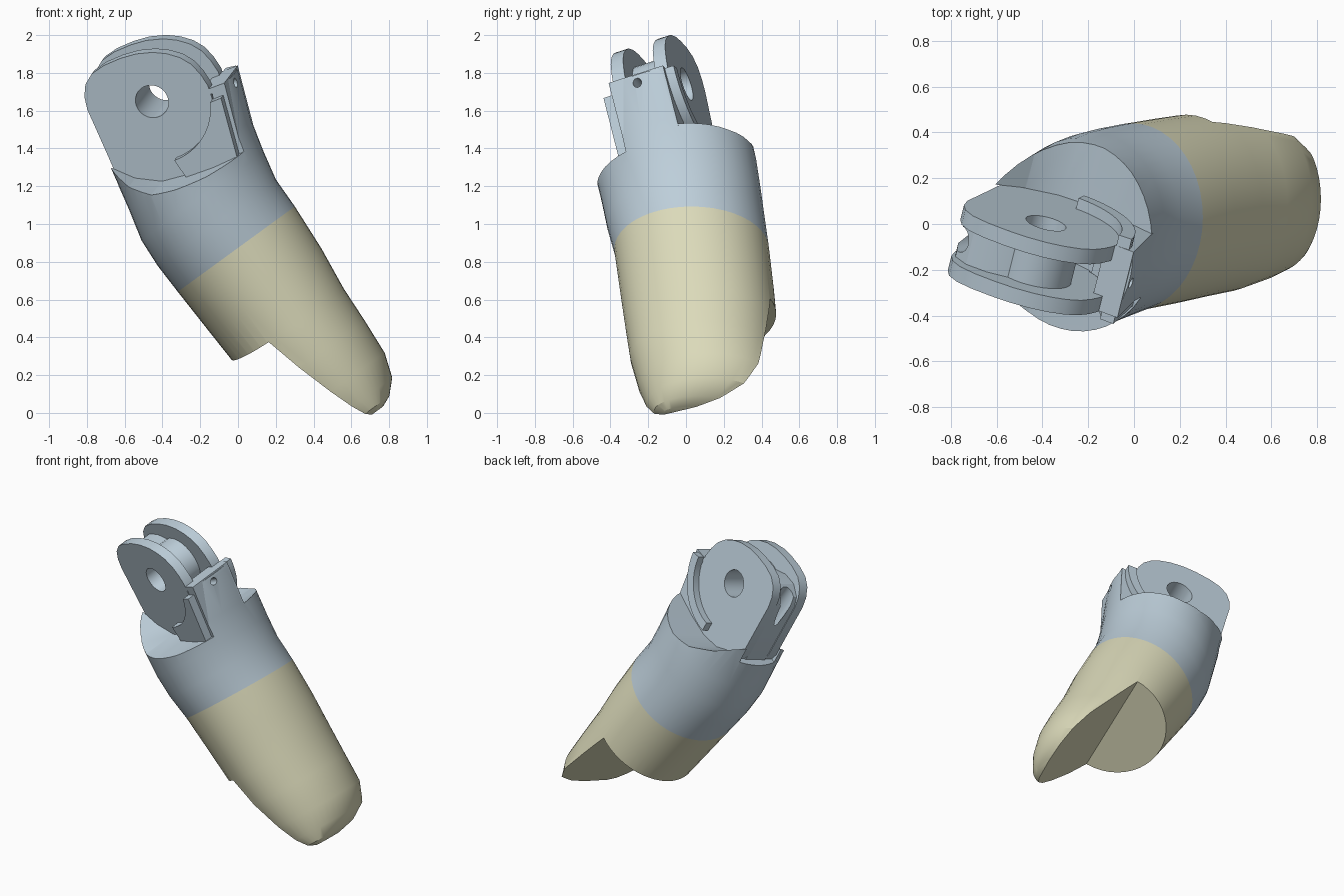
import bpy, bmesh
from math import sin, cos, pi, radians
from mathutils import Matrix, Vector

if "Cube" in bpy.data.objects:
    bpy.data.objects.remove(bpy.data.objects["Cube"])


def material(name, rgb):
    m = bpy.data.materials.new(name)
    m.use_nodes = True
    m.diffuse_color = (*rgb, 1)
    m.node_tree.nodes["Principled BSDF"].inputs["Base Color"].default_value = (*rgb, 1)
    return m


GREY = material("blue grey plastic", (0.51, 0.62, 0.70))
TAN = material("soft tan rubber", (0.71, 0.70, 0.49))


def frame(x, y, z, origin):
    m = Matrix((x, y, z)).transposed().to_4x4()
    m.translation = origin
    return m


# Body frame: across, sideways, along the finger
BODY = frame(Vector((0.808, 0, 0.589)), Vector((0, 1, 0)), Vector((-0.589, 0, 0.808)), (0, 0, 0))

# Hinge frame: y is the hinge pin, z points away from the fingertip
pin = Vector((0.23, 0.93, 0.30)).normalized()
up = Vector((-0.507, -0.17, 0.845))
up = (up - pin * up.dot(pin)).normalized()
HINGE = frame(pin.cross(up), pin, up, (-0.42, -0.14, 1.695))
BORE_UP = HINGE @ Matrix.Rotation(pi / 2, 4, 'X')
BORE_ACROSS = HINGE @ Matrix.Rotation(pi / 2, 4, 'Z')


def make(name, rings, mat, matrix):
    """Skin a list of equal rings and cap both ends."""
    bm = bmesh.new()
    loops = [[bm.verts.new(matrix @ Vector(p)) for p in r] for r in rings]
    n = len(loops[0])
    for lo, hi in zip(loops, loops[1:]):
        for i in range(n):
            j = (i + 1) % n
            bm.faces.new((lo[i], lo[j], hi[j], hi[i]))
    bm.faces.new(loops[0])
    bm.faces.new(loops[-1])
    bmesh.ops.recalc_face_normals(bm, faces=bm.faces)
    mesh = bpy.data.meshes.new(name)
    bm.to_mesh(mesh)
    bm.free()
    mesh.materials.append(mat)
    ob = bpy.data.objects.new(name, mesh)
    bpy.context.collection.objects.link(ob)
    return ob


def prism(name, profile, d0, d1, matrix):
    return make(name, [[(p, d, q) for p, q in profile] for d in (d0, d1)], GREY, matrix)


def arc(r, a0, a1, n=24, cx=0, cz=0):
    angles = [radians(a0 + (a1 - a0) * i / n) for i in range(n + 1)]
    return [(cx + r * cos(a), cz + r * sin(a)) for a in angles]


def circle(r, cx=0, cz=0, n=32):
    return arc(r, 0, 360, n, cx, cz)[:-1]


def cut(ob, cutters):
    for c in cutters:
        c.hide_render = True
        mod = ob.modifiers.new("cut", 'BOOLEAN')
        mod.operation, mod.solver, mod.object = 'DIFFERENCE', 'EXACT', c
    bpy.context.view_layer.update()
    mesh = bpy.data.meshes.new_from_object(ob.evaluated_get(bpy.context.evaluated_depsgraph_get()))
    ob.modifiers.clear()
    ob.data = mesh


# Finger sections: along, across min and max, sideways min and max
SECTIONS = [
    (-0.425, 0.51, 0.64, -0.12, 0.14),
    (-0.40, 0.42, 0.70, -0.17, 0.30),
    (-0.33, 0.28, 0.77, -0.21, 0.43),
    (-0.20, 0.20, 0.815, -0.25, 0.485),
    (0.00, 0.16, 0.83, -0.295, 0.485),
    (0.20, 0.14, 0.84, -0.32, 0.485),
    (0.445, 0.13, 0.87, -0.35, 0.465),
    (0.706, 0.12, 0.887, -0.38, 0.44),
    (0.88, 0.115, 0.89, -0.42, 0.42),
    (1.04, 0.125, 0.925, -0.45, 0.40),
    (1.21, 0.168, 0.97, -0.49, 0.375),
    (1.45, 0.22, 1.065, -0.52, 0.32),
    (1.70, 0.26, 1.13, -0.53, 0.27),
]


def ring(t, s0, s1, y0, y1, n=44):
    return [((s0 + s1) / 2 + (s1 - s0) / 2 * cos(2 * pi * i / n),
             (y0 + y1) / 2 + (y1 - y0) / 2 * sin(2 * pi * i / n), t) for i in range(n)]


rings = [ring(*s) for s in SECTIONS]
fingertip = make("fingertip", rings[:8], TAN, BODY)
knuckle = make("knuckle", rings[7:], GREY, BODY)

# Slanted pad cut under the fingertip: a step across, then a sloping face to the tip
pad_rings = []
for y in (-1, 1):
    step = 0.238 + 0.108 * y
    crease = 0.468 + 0.407 * y + 0.23 * (0.214 - step)
    pad_rings.append([(-0.9, y, step), (crease, y, step),
                      (crease + 0.23 * (step + 1), y, -1), (-0.9, y, -1)])
pad = make("pad_cutter", pad_rings, TAN, BODY)
cut(fingertip, [pad])

# Scoops either side of the hinge, and the pocket between them
half = 0.155


def scoop(side, lift):
    profile = [(-1, 0.18), (-0.5, -0.08), (-0.4, -0.2), (-0.3, -0.325), (-0.18, -0.405), (-0.04, -0.435),
               (0.13, -0.445 + lift / 2), (0.3, -0.44 + lift), (1, -0.39 + lift), (1, 1.2), (-1, 1.2)]
    return prism("scoop_cutter", profile, side * half, side * 1.2, HINGE)


pocket = [(-1, -0.32)] + arc(0.34, -110, -17) + [(1, -0.1), (1, 1.2), (-1, 1.2)]
cord = prism("cord_cutter", circle(0.024, 0, -0.142), -0.8, -0.1, BORE_ACROSS)
cutters = [scoop(-1, -0.025), scoop(1, 0.035), cord,
           prism("pocket_cutter", pocket, -half - 0.002, half + 0.002, HINGE)]
cut(knuckle, cutters)

# Stop block rising from the knuckle
stop = prism("stop_block", arc(0.335, -70, -20, 12) + [(0.27, -0.075), (0.405, -0.09), (0.29, -0.48), (0.1, -0.48)],
             -half, half, HINGE)
cut(stop, [cord])

# Hinge plates, with the drum between them
pin_hole = prism("pin_cutter", circle(0.09), -0.5, 0.5, HINGE)
plate = arc(0.33, -72, -24, 10) + [
    (0.318, -0.06), (0.314, 0.01), (0.298, 0.08), (0.262, 0.14), (0.21, 0.19), (0.145, 0.232),
    (0.058, 0.266), (-0.03, 0.283), (-0.13, 0.29), (-0.214, 0.28), (-0.275, 0.245), (-0.315, 0.19),
    (-0.338, 0.12), (-0.352, 0), (-0.385, -0.27), (-0.33, -0.5), (0.12, -0.5)]
parts = [fingertip, knuckle, stop]
for side, b0, b1 in (("right", -half, -0.085), ("left", 0.085, half)):
    ob = prism(side + "_hinge_plate", plate, b0, b1, HINGE)
    cut(ob, [pin_hole])
    parts.append(ob)
drum = prism("hinge_drum", circle(0.17), -0.09, 0.09, HINGE)
cut(drum, [pin_hole])

# Cord guide joining the plates at the outer edge, with an open channel
guide = prism("cord_guide", [(-0.385, -0.4), (-0.38, -0.27), (-0.348, 0), (-0.333, 0.12), (-0.3, 0.18),
                             (-0.22, 0.22), (-0.12, 0.21), (-0.03, 0.165), (0, 0), (-0.06, -0.4)],
              -0.088, 0.088, HINGE)
channel = prism("channel_cutter", circle(0.057, -0.295, 0), -0.2, 0.6, BORE_UP)
cut(guide, [channel, pin_hole])

# Side ribs: a broad shoulder on the right, a slim curve on the left
shoulder = arc(0.33, -97, -25, 16) + [(0.365, -0.145), (0.27, -0.48), (-0.03, -0.48)]
parts.append(prism("right_rib", shoulder, -0.14, -0.208, HINGE))
rib = arc(0.39, -14, -97, 16) + arc(0.33, -97, -14, 16)
parts.append(prism("left_rib", rib, 0.14, 0.205, HINGE))
parts += [drum, guide]

# Remove the cutters, then shade the finished parts
for c in [pad, pin_hole, channel] + cutters:
    bpy.data.objects.remove(c)
bpy.ops.object.select_all(action='DESELECT')
for ob in parts:
    ob.select_set(True)
bpy.context.view_layer.objects.active = knuckle
bpy.ops.object.shade_smooth_by_angle(angle=radians(30))
